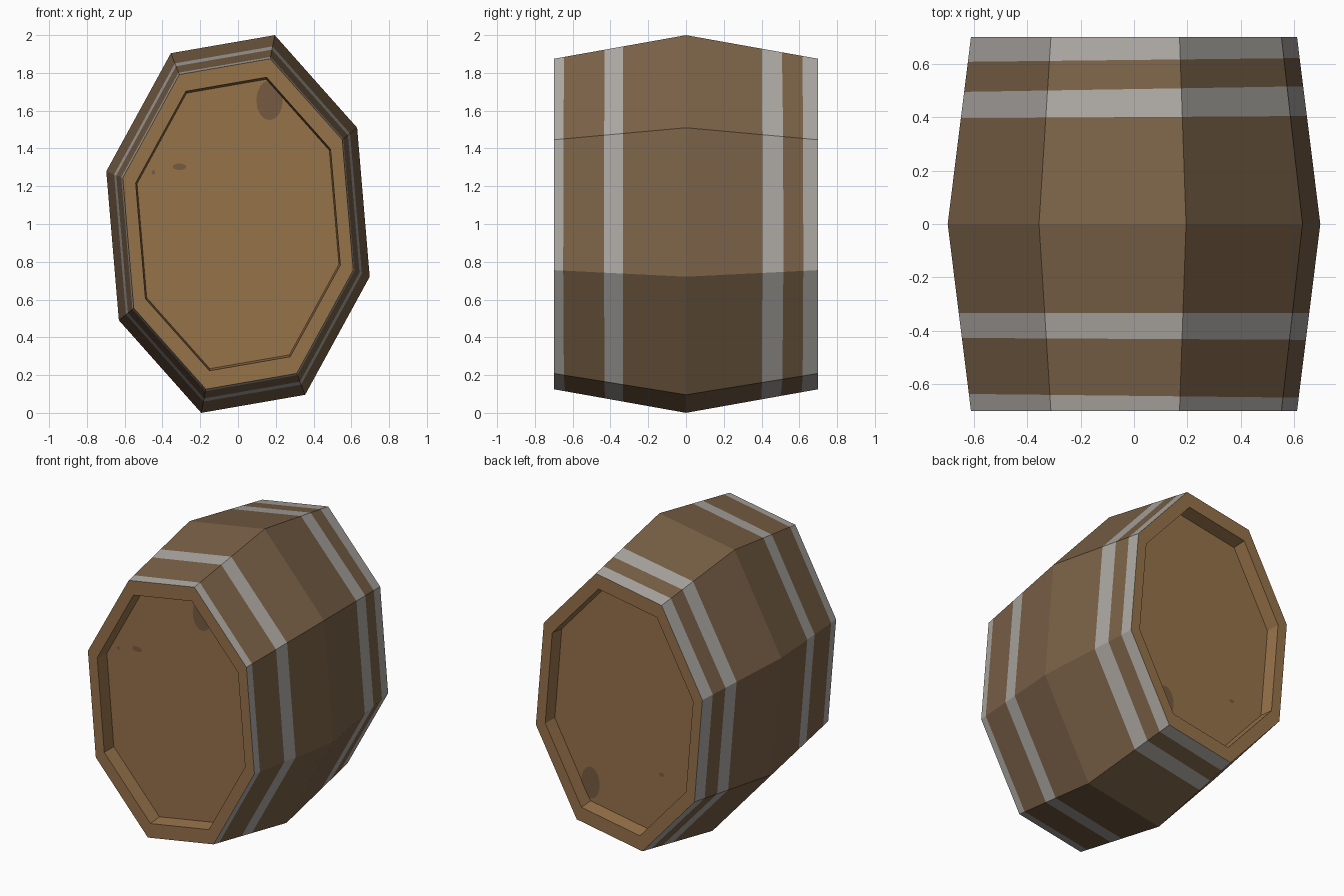
import bpy, bmesh, math

if "Cube" in bpy.data.objects:
    bpy.data.objects.remove(bpy.data.objects["Cube"])

HALF, TAPER = 0.70, 0.875        # half length, end scale relative to the belly
A, B, TURN = 0.724, 1.038, math.radians(15.6)


def material(name, rgb):
    m = bpy.data.materials.new(name)
    lin = [((c / 255 + 0.055) / 1.055) ** 2.4 for c in rgb]
    m.diffuse_color = (*lin, 1)
    m.use_nodes = True
    m.node_tree.nodes["Principled BSDF"].inputs["Base Color"].default_value = m.diffuse_color
    return m


STAVE = material("stave wood", (122, 97, 71))
HOOP = material("grey hoop", (172, 168, 163))
HEAD = material("head wood", (150, 114, 73))
STAIN = material("dark stain", (118, 91, 66))


def octagon(bm, y, scale=None, slope=0.0):
    """Turned oval octagon; without a scale it follows the barrel bulge."""
    verts = []
    for i in range(8):
        t = TURN + i * math.pi / 4
        x, z = A * math.sin(t), B * math.cos(t)
        yy = y + slope * x
        s = scale if scale else 1 - (1 - TAPER) * abs(yy) / HALF
        verts.append(bm.verts.new((x * s, yy, 1 + z * s)))
    return verts


# Barrel: rings from front recess, over the staves, to the back recess
# each row: y, scale, slope, material of the strip that follows
DEPTH = 0.09
rings = [
    (-HALF + DEPTH, 0.766, 0, 2), (-HALF, 0.777, 0, 2),
    (-HALF, TAPER, 0, 1), (-0.643, None, -0.01, 0), (-0.43, None, -0.005, 1),
    (-0.333, None, 0, 0), (0, None, 0, 0), (0.40, None, 0.006, 1),
    (0.505, None, 0.015, 0), (0.614, None, 0.01, 1), (HALF, TAPER, 0, 2),
    (HALF, 0.777, 0, 2), (HALF - DEPTH, 0.766, 0, 2),
]
bm = bmesh.new()
loops = [octagon(bm, y, s, k) for y, s, k, _ in rings]
for (a, b), ring in zip(zip(loops, loops[1:]), rings):
    for i in range(8):
        j = (i + 1) % 8
        bm.faces.new((a[i], a[j], b[j], b[i])).material_index = ring[3]
for cap in (loops[0], loops[-1]):
    bm.faces.new(cap).material_index = 2
bmesh.ops.recalc_face_normals(bm, faces=bm.faces)
mesh = bpy.data.meshes.new("barrel")
bm.to_mesh(mesh)
bm.free()
for m in (STAVE, HOOP, HEAD):
    mesh.materials.append(m)
bpy.context.collection.objects.link(bpy.data.objects.new("barrel", mesh))


# Stains: thin oval plates on the recessed heads (side -1 front, 1 back)
def stain(name, side, x, z, rx, rz):
    bm = bmesh.new()
    y = side * (HALF - DEPTH + 0.003)
    ring = [bm.verts.new((x + rx * math.cos(k * math.pi / 8), y,
                          z + rz * math.sin(k * math.pi / 8))) for k in range(16)]
    bm.faces.new(ring if side < 0 else ring[::-1])
    mesh = bpy.data.meshes.new(name)
    bm.to_mesh(mesh)
    bm.free()
    mesh.materials.append(STAIN)
    bpy.context.collection.objects.link(bpy.data.objects.new(name, mesh))


stain("front_stain_large", -1, 0.167, 1.655, 0.07, 0.105)
stain("front_stain_small", -1, -0.31, 1.303, 0.036, 0.017)
stain("front_stain_tiny", -1, -0.448, 1.273, 0.009, 0.012)
stain("back_stain_large", 1, 0.27, 0.43, 0.067, 0.105)
stain("back_stain_small", 1, -0.25, 0.62, 0.018, 0.013)
